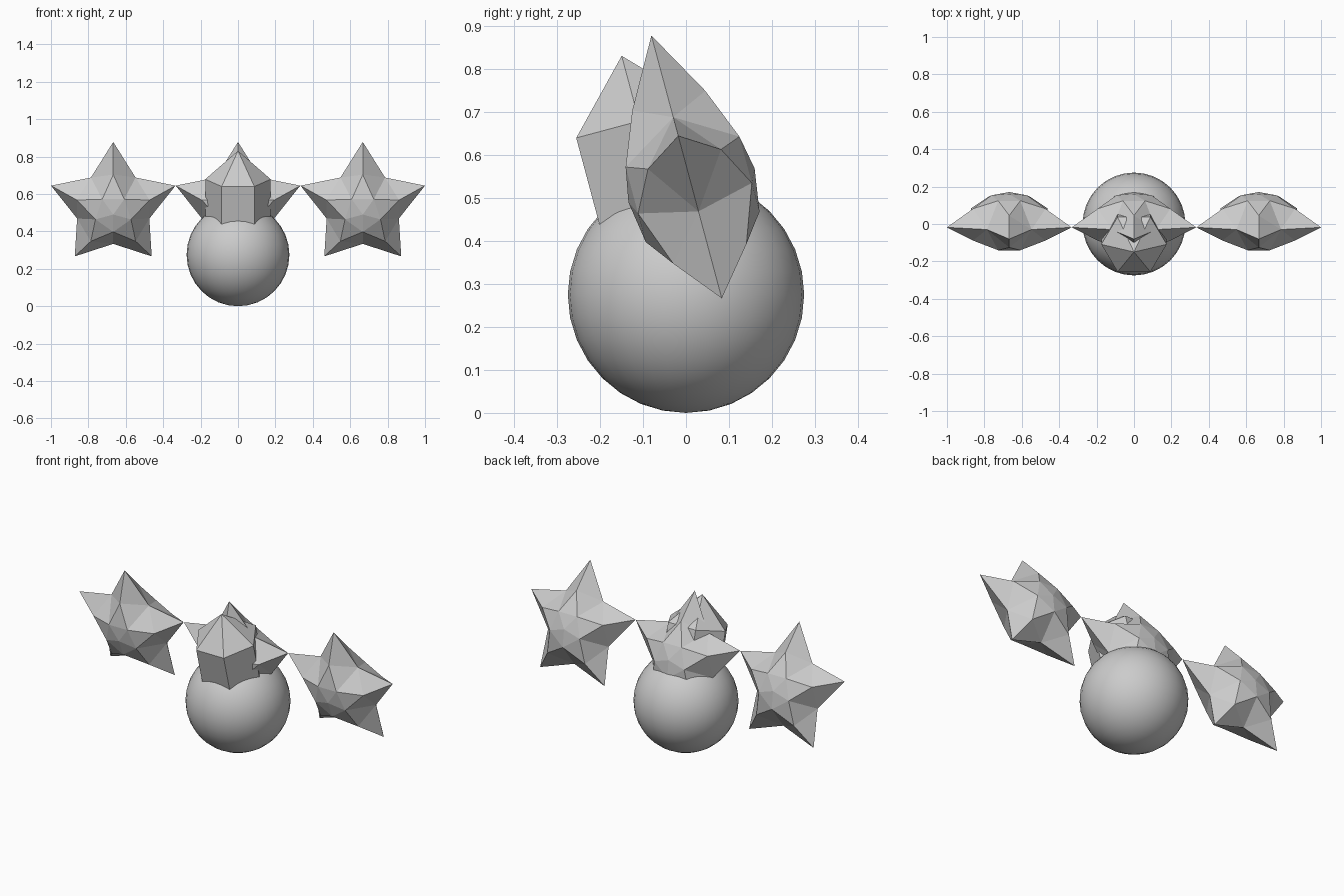
import bpy, bmesh
from math import sin, cos, pi, radians

if "Cube" in bpy.data.objects:
    bpy.data.objects.remove(bpy.data.objects["Cube"])

TILT = radians(15)


def finish(name, bm, location):
    bmesh.ops.recalc_face_normals(bm, faces=bm.faces)
    mesh = bpy.data.meshes.new(name)
    bm.to_mesh(mesh)
    bm.free()
    obj = bpy.data.objects.new(name, mesh)
    bpy.context.collection.objects.link(obj)
    obj.location = location
    obj.rotation_euler.x = TILT
    return obj


def ring(bm, radius, depth, turn, centre_z):
    """Five points in the upright star plane, pushed out by depth along y."""
    pts = []
    for i in range(5):
        a = turn + i * 2 * pi / 5
        pts.append(bm.verts.new((radius * sin(a), depth, centre_z + radius * cos(a))))
    return pts


def star(name, x):
    bm = bmesh.new()
    low = -0.011
    tips = ring(bm, 0.35, 0, 0, 0)
    notches = ring(bm, 0.203, 0, pi / 5, low)
    for side in (-1, 1):
        hub = bm.verts.new((0, side * 0.152, low))
        inner = ring(bm, 0.1, side * 0.137, pi / 5, low)
        ridge = ring(bm, 0.204, side * 0.088, 0, low)
        for i in range(5):
            bm.faces.new((hub, inner[i - 1], inner[i]))
            bm.faces.new((inner[i - 1], ridge[i], inner[i]))
            for j in (i - 1, i):
                bm.faces.new((inner[j], ridge[i], notches[j]))
                bm.faces.new((ridge[i], tips[i], notches[j]))
    return finish(name, bm, (x, 0.01, 0.54))


# Smooth round body
bpy.ops.mesh.primitive_uv_sphere_add(segments=32, ring_count=16, radius=0.275,
                                     location=(0, 0, 0.275))
bpy.context.object.name = "round_body"
bpy.ops.object.shade_smooth()

# Row of three faceted stars, leaning forward
for label, x in (("left", -0.667), ("middle", 0), ("right", 0.667)):
    star(label + "_star", x)

# Six-sided post with a pointed cap, sunk into the middle star and the body
bm = bmesh.new()
hexagon = [(0.175 * cos(k * pi / 3), 0.175 * sin(k * pi / 3)) for k in range(6)]
top = [bm.verts.new((x, y, 0)) for x, y in hexagon]
base = [bm.verts.new((x, y, -0.3)) for x, y in hexagon]
apex = bm.verts.new((0, 0, 0.157))
bm.faces.new(base)
for k in range(6):
    bm.faces.new((top[k - 1], top[k], apex))
    bm.faces.new((base[k - 1], base[k], top[k], top[k - 1]))
finish("pointed_post", bm, (0, -0.109, 0.679))
